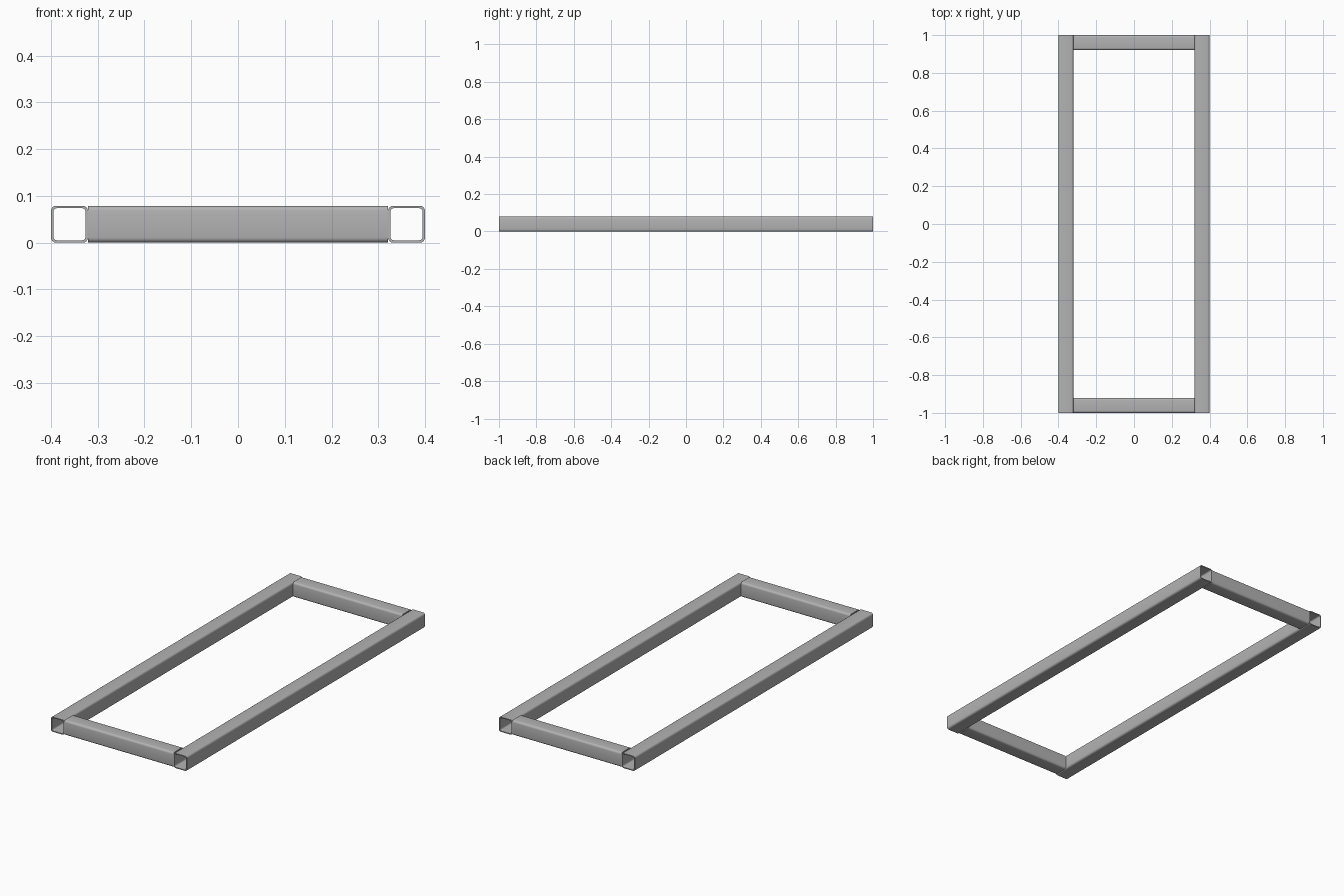
import bpy
import bmesh
import math
from mathutils import Matrix

cube = bpy.data.objects.get("Cube")
if cube:
    bpy.data.objects.remove(cube, do_unlink=True)

# Bare steel finish
steel = bpy.data.materials.new("grey steel")
steel.use_nodes = True
STEEL = (0.45, 0.45, 0.45, 1)
steel.diffuse_color = STEEL
steel.node_tree.nodes["Principled BSDF"].inputs["Base Color"].default_value = STEEL

HALF_WIDTH, HALF_LENGTH = 0.4, 1.0
TUBE, WALL = 0.079, 0.005
STEPS = 4


def rounded_square(size, radius):
    """Points around a square section with rounded corners."""
    inner = size / 2 - radius
    points = []
    for corner in range(4):
        middle = math.radians(45 + 90 * corner)
        cx = math.copysign(inner, math.cos(middle))
        cz = math.copysign(inner, math.sin(middle))
        for i in range(STEPS + 1):
            a = math.radians(90 * (corner + i / STEPS))
            points.append((cx + radius * math.cos(a), cz + radius * math.sin(a)))
    return points


def tube(name, length, location, turn=0):
    """Open hollow square tube running along its local y axis."""
    bm = bmesh.new()
    rings = []
    sections = (rounded_square(TUBE, 0.011), rounded_square(TUBE - 2 * WALL, 0.008))
    for section, ends in zip(sections, ((-1, 1), (1, -1))):
        for end in ends:
            rings.append([bm.verts.new((x, end * length / 2, z)) for x, z in section])
    # Outer skin, far rim, bore and near rim form one closed loop of rings
    for r, ring in enumerate(rings):
        after = rings[(r + 1) % len(rings)]
        for i in range(len(ring)):
            j = (i + 1) % len(ring)
            bm.faces.new((ring[i], ring[j], after[j], after[i]))
    bmesh.ops.recalc_face_normals(bm, faces=bm.faces)
    bm.transform(Matrix.Rotation(turn, 4, "Z"))
    mesh = bpy.data.meshes.new(name)
    bm.to_mesh(mesh)
    bm.free()
    mesh.materials.append(steel)
    obj = bpy.data.objects.new(name, mesh)
    obj.location = location
    bpy.context.collection.objects.link(obj)
    bpy.ops.object.select_all(action="DESELECT")
    obj.select_set(True)
    bpy.context.view_layer.objects.active = obj
    bpy.ops.object.shade_smooth_by_angle(angle=math.radians(40))


# Long side rails with open ends
for side, sign in (("left", 1), ("right", -1)):
    tube(side + "_rail", 2 * HALF_LENGTH, (sign * (HALF_WIDTH - TUBE / 2), 0, TUBE / 2))

# Short cross rails butted between the side rails
for side, sign in (("front", -1), ("back", 1)):
    tube(side + "_cross_rail", 2 * (HALF_WIDTH - TUBE),
         (0, sign * (HALF_LENGTH - TUBE / 2), TUBE / 2), math.pi / 2)
